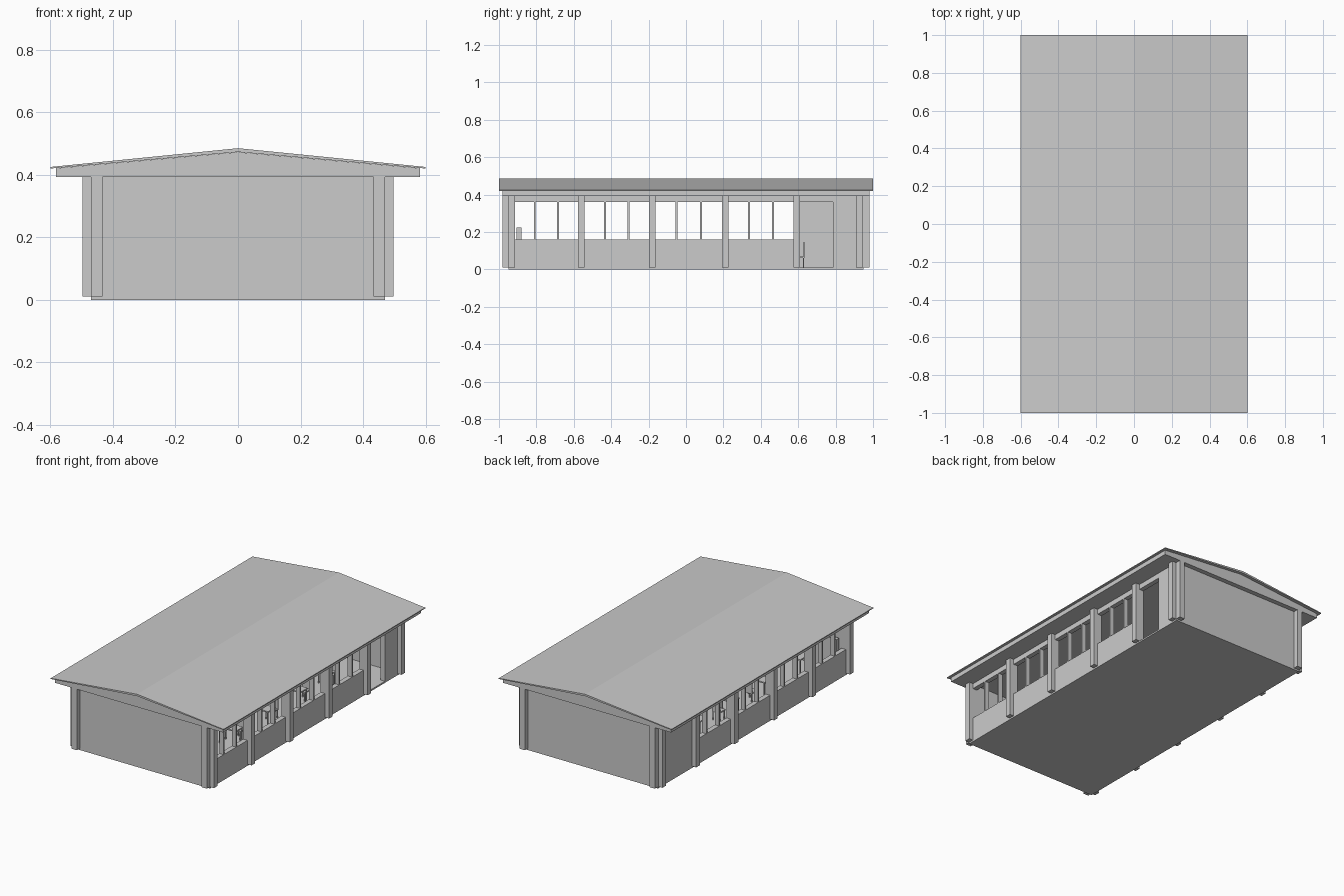
import bpy, bmesh

if "Cube" in bpy.data.objects:
    bpy.data.objects.remove(bpy.data.objects["Cube"])


def make(name, bm):
    bmesh.ops.recalc_face_normals(bm, faces=bm.faces)
    me = bpy.data.meshes.new(name)
    bm.to_mesh(me)
    bm.free()
    ob = bpy.data.objects.new(name, me)
    bpy.context.collection.objects.link(ob)
    return ob


def add_box(bm, x0, x1, y0, y1, z0, z1):
    r = bmesh.ops.create_cube(bm, size=1)
    for v in r["verts"]:
        v.co = (x0 if v.co.x < 0 else x1, y0 if v.co.y < 0 else y1, z0 if v.co.z < 0 else z1)


def boxes(name, items):
    bm = bmesh.new()
    for b in items:
        add_box(bm, *b)
    return make(name, bm)


def prism(name, profile, y0, y1):
    bm = bmesh.new()
    f = bm.faces.new([bm.verts.new((x, y0, z)) for x, z in profile])
    r = bmesh.ops.extrude_face_region(bm, geom=[f])
    for v in r["geom"]:
        if isinstance(v, bmesh.types.BMVert):
            v.co.y = y1
    return make(name, bm)


W, L, T, TOP = 0.47, 0.95, 0.03, 0.395
POSTS = [-0.933, -0.56, -0.18, 0.21, 0.592, 0.928]

# Floor and roof
boxes("floor_slab", [(-W, W, -L, L, 0, 0.01)])
prism("roof_sheet", [(-0.6, 0.42), (0, 0.473), (0.6, 0.42), (0.6, 0.425), (0, 0.485), (-0.6, 0.425)], -1, 1)
prism("gable_and_soffit", [(-0.583, 0.393), (0.583, 0.393), (0.583, 0.421), (0, 0.4725), (-0.583, 0.421)], -0.98, 0.98)

# End walls
for name, s in (("front_wall", -1), ("back_wall", 1)):
    y0, y1 = sorted((s * L, s * (L - T)))
    boxes(name, [(-W, W, y0, y1, 0.005, TOP)])

# Long side walls: low wall, lintel, mullions, columns
for side, s in (("right", 1), ("left", -1)):
    xi, xo = sorted((s * W, s * (W - T)))
    boxes(side + "_low_wall", [(xi, xo, -L + T, 0.592, 0.005, 0.16)])
    boxes(side + "_lintel", [(xi, xo, -L + T, L - T, 0.36, TOP)])
    solid_start = 0.785 if s > 0 else 0.592
    boxes(side + "_solid_wall", [(xi, xo, solid_start, L - T, 0.005, 0.36)])
    mullions = []
    for a, b in zip(POSTS[:4], POSTS[1:5]):
        for t in (1 / 3, 2 / 3):
            y = a + (b - a) * t
            mullions.append((xi, xo, y - 0.005, y + 0.005, 0.16, 0.36))
    boxes(side + "_mullions", mullions)
    # columns run through the wall so the window openings end on them
    ci, co = sorted((s * (W - T), s * 0.498))
    boxes(side + "_columns", [(ci, co, y - 0.018, y + 0.018, 0.01, TOP) for y in POSTS])

# Corner columns on the end walls
boxes("end_columns", [(min(sx * 0.433, sx * W), max(sx * 0.433, sx * W),
                       min(sy * L, sy * 0.98), max(sy * L, sy * 0.98), 0.01, TOP)
                      for sx in (-1, 1) for sy in (-1, 1)])


# Classroom furniture
def table(cx, cy, w, d, h):
    parts = [(cx - w, cx + w, cy - d, cy + d, h - 0.008, h)]
    for sx in (-1, 1):
        for sy in (-1, 1):
            x, y = cx + sx * (w - 0.005), cy + sy * (d - 0.005)
            parts.append((x - 0.003, x + 0.003, y - 0.003, y + 0.003, 0.0, h - 0.008))
    return parts


desks, chairs = [], []
for x in (-0.23, 0, 0.23):
    for y in (-0.4, -0.08, 0.24, 0.52):
        desks += table(x, y, 0.06, 0.035, 0.115)
        chairs += table(x, y + 0.085, 0.028, 0.028, 0.07)
        chairs.append((x - 0.028, x + 0.028, y + 0.108, y + 0.113, 0.07, 0.145))
boxes("student_desks", desks)
boxes("student_chairs", chairs)
boxes("teacher_desk", table(-0.2, -0.75, 0.1, 0.045, 0.13))
boxes("cabinet", [(-0.43, -0.33, -0.905, -0.88, 0.01, 0.225)])
